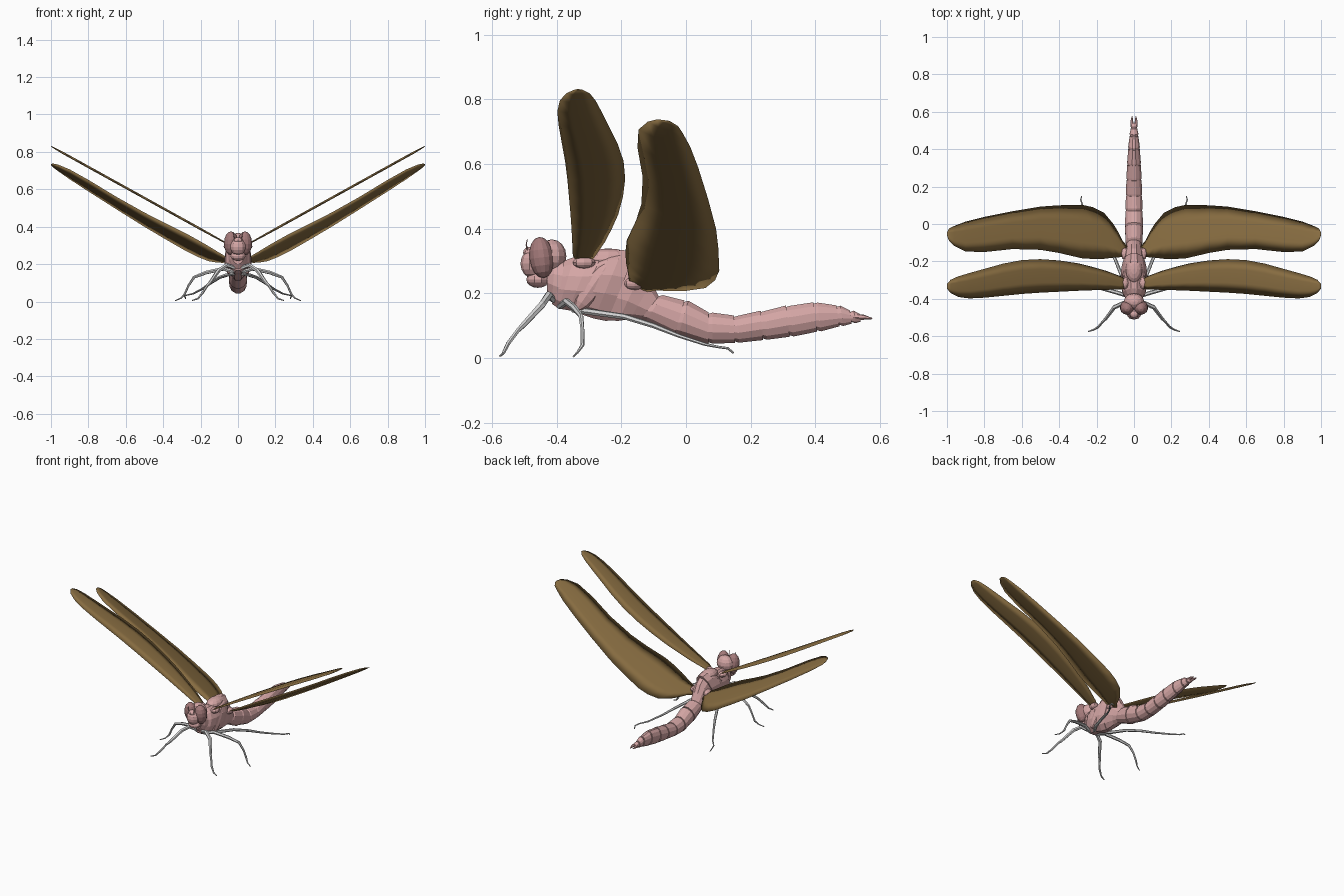
import bpy, bmesh, math
from mathutils import Vector


def material(name, rgb):
    m = bpy.data.materials.new(name)
    m.diffuse_color = (*rgb, 1)
    return m


PINK = material("body pink", (0.66, 0.38, 0.375))
EYE = material("eye dark pink", (0.37, 0.195, 0.195))
BROWN = material("wing brown", (0.245, 0.152, 0.053))
GREY = material("leg grey", (0.66, 0.66, 0.66))


def finish(name, bm, mat, mirror=False):
    bmesh.ops.recalc_face_normals(bm, faces=bm.faces)
    me = bpy.data.meshes.new(name)
    bm.to_mesh(me)
    bm.free()
    me.materials.append(mat)
    ob = bpy.data.objects.new(name, me)
    bpy.context.collection.objects.link(ob)
    if mirror:
        ob.modifiers.new("mirror", 'MIRROR')
    return ob


def add_loft(bm, rings):
    vs = [[bm.verts.new(p) for p in r] for r in rings]
    n = len(vs[0])
    for a, b in zip(vs, vs[1:]):
        for i in range(n):
            j = (i + 1) % n
            bm.faces.new((a[i], a[j], b[j], b[i]))
    bm.faces.new(vs[0])
    bm.faces.new(vs[-1])


def body_ring(y, top, bottom, half_width, lean, n=12):
    # upright oval whose top leans backward
    pts = []
    for i in range(n):
        a = 2 * math.pi * (i + 0.5) / n
        s = math.sin(a)
        pts.append((half_width * math.cos(a), y + lean * s,
                    (top + bottom) / 2 + (top - bottom) / 2 * s))
    return pts


def body_part(name, rows, mat=PINK):
    bm = bmesh.new()
    add_loft(bm, [body_ring(*r) for r in rows])
    return finish(name, bm, mat)


def tube(name, path, mat, n=6, mirror=True):
    # path rows: x, y, z, radius
    bm = bmesh.new()
    pts = [Vector(p[:3]) for p in path]
    rings = []
    for i, p in enumerate(pts):
        d = (pts[min(i + 1, len(pts) - 1)] - pts[max(i - 1, 0)]).normalized()
        u = d.cross(Vector((0.3, 0.2, 1))).normalized()
        v = d.cross(u)
        r = path[i][3]
        rings.append([p + r * (math.cos(2 * math.pi * k / n) * u + math.sin(2 * math.pi * k / n) * v)
                      for k in range(n)])
    add_loft(bm, rings)
    return finish(name, bm, mat, mirror)


def blob(name, loc, size, mat, mirror=False, seg=12, tilt=0.0):
    bm = bmesh.new()
    bmesh.ops.create_uvsphere(bm, u_segments=seg, v_segments=8, radius=1)
    c, s = math.cos(tilt), math.sin(tilt)
    for v in bm.verts:
        x, y, z = (v.co[i] * size[i] for i in range(3))
        v.co = (x + loc[0], c * y - s * z + loc[1], s * y + c * z + loc[2])
    return finish(name, bm, mat, mirror)


# Thorax: leaning plates that overlap
body_part("collar", [(-.43, .29, .20, .032, 0), (-.41, .31, .175, .045, .005), (-.385, .31, .16, .052, .01)])
body_part("front_thorax", [(-.40, .30, .165, .042, .015), (-.37, .315, .15, .062, .025),
                           (-.33, .315, .145, .070, .035), (-.30, .32, .14, .070, .04)])
body_part("middle_thorax", [(-.305, .315, .142, .064, .04), (-.275, .333, .13, .072, .045),
                            (-.24, .338, .118, .069, .045), (-.20, .33, .11, .058, .045)])
body_part("rear_thorax", [(-.21, .315, .113, .054, .045), (-.17, .285, .112, .054, .04),
                          (-.14, .235, .118, .046, .035), (-.105, .185, .12, .040, .025)])
blob("back_shield", (0, -.24, .305), (.045, .075, .034), PINK)
blob("side_plate", (.05, -.29, .22), (.022, .035, .085), PINK, True, 8, -.6)
blob("front_wing_joint", (.052, -.315, .295), (.025, .035, .018), PINK, True, 8)
blob("rear_wing_joint", (.045, -.16, .23), (.025, .035, .02), PINK, True, 8)

# Abdomen: each segment flares slightly over the next
joints = [(-.11, .197, .112, .046, .027), (-.02, .180, .068, .050, .016), (.07, .143, .042, .047, 0),
          (.15, .133, .045, .045, -.002), (.235, .148, .054, .042, -.004), (.315, .164, .064, .038, -.006),
          (.40, .174, .080, .032, -.006), (.47, .164, .097, .024, -.005), (.51, .148, .106, .018, -.003),
          (.54, .135, .112, .013, 0)]
for i, (a, b) in enumerate(zip(joints, joints[1:])):
    front = (a[0] - .004, a[1] - .006, a[2] + .006, a[3] - .005, a[4])
    lip = (a[0] + .012, a[1] - .001, a[2] + .001, a[3], a[4])
    body_part(f"abdomen_segment_{i + 1}", [front, lip, b])
tube("tail_claspers", [(.008, .52, .128, .010), (.012, .55, .126, .008), (.010, .576, .122, .002)], PINK)

# Head
blob("head", (0, -.415, .315), (.055, .045, .052), PINK)
blob("eyes", (.037, -.447, .311), (.039, .038, .064), EYE, True, 14, .12)
blob("face", (0, -.472, .292), (.043, .040, .046), PINK, seg=10)
blob("brow", (0, -.482, .326), (.026, .022, .018), PINK, seg=8)
blob("mouth", (0, -.458, .243), (.042, .036, .026), PINK, seg=10)
tube("antennae", [(.016, -.49, .33, .003), (.022, -.494, .35, .002), (.025, -.491, .368, .001)], PINK, 4)


# Wings: lens-shaped sections along the span, on a sloping plane
def wing(name, rows, base, rise, drop):
    bm = bmesh.new()
    rings = []
    for x, front, back in rows:
        t = min(.007, (back - front) * .06)
        ring = []
        for f, h in ((0, 0), (.3, 1), (.7, .8), (1, 0), (.7, -.8), (.3, -1)):
            y = front + f * (back - front)
            ring.append((x, y, base + rise * x - drop * y + h * t))
        rings.append(ring)
    add_loft(bm, rings)
    ob = finish(name, bm, BROWN, True)
    for p in ob.data.polygons:
        p.use_smooth = True


wing("front_wings", [(.03, -.335, -.30), (.07, -.35, -.28), (.15, -.352, -.25), (.22, -.354, -.23),
                     (.30, -.357, -.21), (.40, -.362, -.195), (.50, -.367, -.188), (.60, -.374, -.193),
                     (.70, -.384, -.212), (.80, -.394, -.24), (.88, -.398, -.262), (.94, -.39, -.28),
                     (.98, -.37, -.298), (1.0, -.345, -.32)], .277, .553, 0)
wing("rear_wings", [(.035, -.17, -.12), (.06, -.176, -.09), (.08, -.178, -.05), (.11, -.18, .0),
                    (.16, -.186, .06), (.22, -.187, .09), (.28, -.183, .103), (.40, -.155, .10),
                    (.50, -.138, .093), (.65, -.134, .068), (.80, -.15, .038), (.90, -.147, .013),
                    (.96, -.118, -.01), (.99, -.088, -.025), (1.0, -.06, -.045)], .145, .57, .33)

# Legs: hip, thigh, shin, foot
tube("front_legs", [(.02, -.41, .18, .010), (.06, -.425, .195, .012), (.105, -.445, .165, .012),
                    (.15, -.505, .10, .009), (.165, -.52, .085, .007), (.19, -.55, .045, .007),
                    (.215, -.565, .015, .005), (.245, -.575, .006, .003)], GREY)
tube("middle_legs", [(.02, -.39, .16, .010), (.08, -.37, .175, .011), (.17, -.345, .155, .010),
                     (.235, -.325, .13, .008), (.265, -.32, .085, .006), (.285, -.32, .04, .006),
                     (.305, -.335, .018, .004), (.335, -.348, .005, .003)], GREY)
tube("rear_legs", [(.02, -.35, .15, .010), (.06, -.29, .142, .010), (.10, -.19, .128, .009),
                   (.145, -.10, .10, .008), (.19, -.02, .068, .006), (.24, .06, .042, .005),
                   (.275, .10, .034, .004), (.285, .13, .030, .004), (.28, .147, .015, .003)], GREY)
